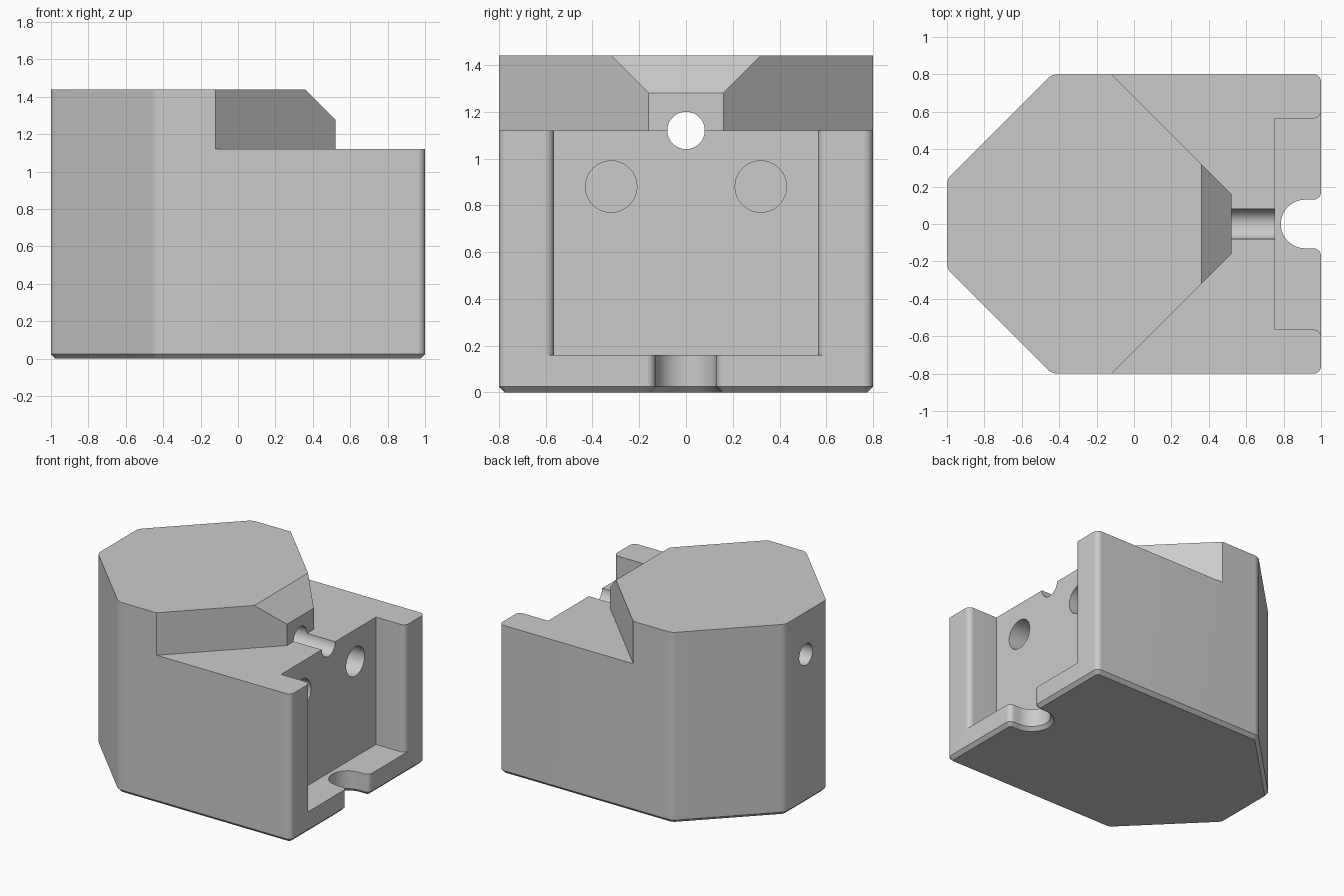
import bpy, bmesh, math
from mathutils import Vector, Matrix

if "Cube" in bpy.data.objects:
    bpy.data.objects.remove(bpy.data.objects["Cube"])

grey = bpy.data.materials.new("plain_grey")
grey.use_nodes = True
grey.diffuse_color = (0.6, 0.6, 0.6, 1)
grey.node_tree.nodes["Principled BSDF"].inputs["Base Color"].default_value = (0.6, 0.6, 0.6, 1)


def rounded(corners, steps=10):
    """Outline from (x, y, radius) corners, with an arc at each rounded one."""
    out = []
    for i, (x, y, r) in enumerate(corners):
        p = Vector((x, y))
        if r == 0:
            out.append(p)
            continue
        a = (Vector(corners[i - 1][:2]) - p).normalized()
        b = (Vector(corners[(i + 1) % len(corners)][:2]) - p).normalized()
        half = a.angle(b) / 2
        centre = p + (a + b).normalized() * r / math.sin(half)
        start = p + a * r / math.tan(half) - centre
        end = p + b * r / math.tan(half) - centre
        sweep = start.angle_signed(end)
        for k in range(steps + 1):
            out.append(centre + Matrix.Rotation(-sweep * k / steps, 2) @ start)
    return out


def make_object(name, bm):
    bmesh.ops.recalc_face_normals(bm, faces=bm.faces)
    mesh = bpy.data.meshes.new(name)
    bm.to_mesh(mesh)
    bm.free()
    mesh.materials.append(grey)
    obj = bpy.data.objects.new(name, mesh)
    bpy.context.collection.objects.link(obj)
    return obj


def prism(name, outline, low, high, chamfer=0):
    """Upright extrusion, with an optional chamfer round the bottom."""
    bm = bmesh.new()
    bottom = bm.faces.new([bm.verts.new((p[0], p[1], low)) for p in outline])
    bottom.normal_update()
    if bottom.normal.z > 0:
        bottom.normal_flip()
    rim = list(bottom.verts)
    top = bmesh.ops.extrude_face_region(bm, geom=[bottom], use_keep_orig=True)
    for v in top["geom"]:
        if isinstance(v, bmesh.types.BMVert):
            v.co.z = high
    bmesh.ops.recalc_face_normals(bm, faces=bm.faces)
    if chamfer:
        bmesh.ops.inset_region(bm, faces=[bottom], thickness=chamfer, use_even_offset=True)
        for v in bm.verts:
            on_rim = any(abs(f.normal.z) < 0.5 and f.calc_area() > 0 and
                         max(w.co.z for w in f.verts) > high - 0.01 for f in v.link_faces)
            if on_rim and v.co.z < low + 0.01:
                v.co.z = low + chamfer
    return make_object(name, bm)


def rod(name, radius, x0, x1, y, z):
    """Cylinder along x."""
    bm = bmesh.new()
    bmesh.ops.create_cone(bm, cap_ends=True, segments=48, radius1=radius, radius2=radius,
                          depth=x1 - x0,
                          matrix=Matrix.Translation(((x0 + x1) / 2, y, z)) @ Matrix.Rotation(math.pi / 2, 4, 'Y'))
    return make_object(name, bm)


def mirrored(half):
    """Close an outline symmetric about y = 0."""
    return half + [(x, -y, r) for x, y, r in reversed(half)]


# Main block with the rounded notch in its +x edge
body = prism("block_body", rounded(mirrored([
    (0.785, 0.13, 0.1299), (1, 0.13, 0.04), (1, 0.8, 0.04),
    (-0.44, 0.8, 0.08), (-1, 0.24, 0.08)])), 0, 1.44, 0.025)

cutters = []

# Step that leaves the raised wedge
cutters.append(prism("step_cutter", rounded(mirrored([
    (1.1, 0.9, 0), (-0.22, 0.9, 0), (0.52, 0.16, 0)])), 1.12, 1.6))

# Sloped nose of the wedge
nose = prism("nose_cutter", [(0.26, 1.54), (0.62, 1.18), (0.62, 1.54)], -0.5, 0.5)
nose.data.transform(Matrix.Rotation(math.pi / 2, 4, 'X'))
cutters.append(nose)

# Open pocket with rounded lips
cutters.append(prism("pocket_cutter", rounded(mirrored([
    (1.1, 0.6051, 0), (1, 0.6051, 0), (1, 0.565, 0.04), (0.755, 0.565, 0)])), 0.16, 1.7))

# Long bore and the two blind holes
cutters.append(rod("bore_cutter", 0.08, -1.2, 1.2, 0, 1.12))
for side, y in (("left", 0.32), ("right", -0.32)):
    cutters.append(rod(side + "_hole_cutter", 0.11, 0.45, 0.9, y, 0.88))

bpy.context.view_layer.objects.active = body
for cutter in cutters:
    mod = body.modifiers.new(cutter.name, 'BOOLEAN')
    mod.operation = 'DIFFERENCE'
    mod.solver = 'EXACT'
    mod.object = cutter
    bpy.ops.object.modifier_apply(modifier=mod.name)
    bpy.data.objects.remove(cutter)

bpy.ops.object.select_all(action='DESELECT')
body.select_set(True)
bpy.ops.object.shade_smooth_by_angle(angle=math.radians(25))
